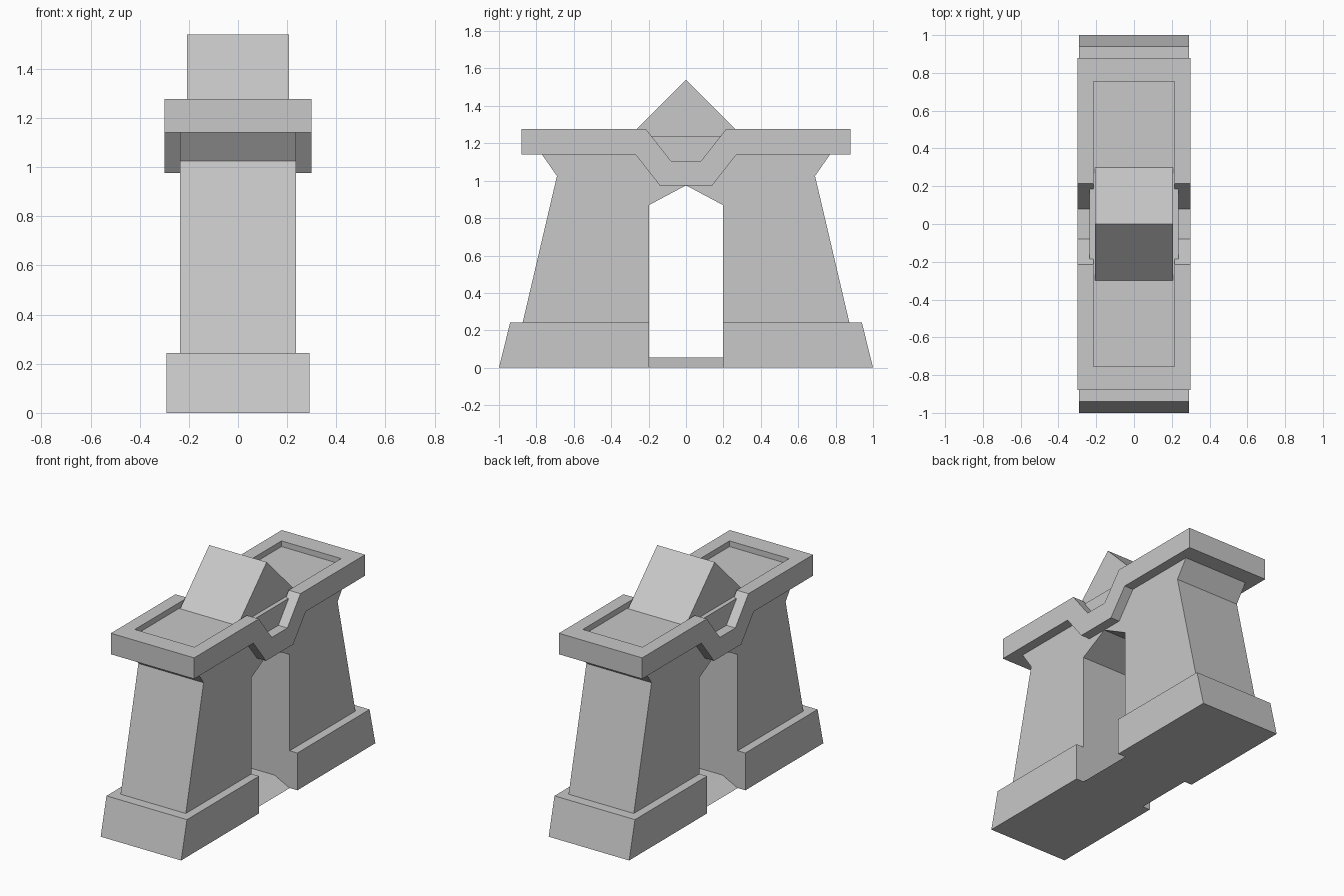
import bpy
import bmesh

default = bpy.data.objects.get("Cube")
if default:
    bpy.data.objects.remove(default, do_unlink=True)

stone = bpy.data.materials.new("grey stone")
stone.use_nodes = True
GREY = (0.58, 0.58, 0.58, 1)
stone.diffuse_color = GREY
stone.node_tree.nodes["Principled BSDF"].inputs["Base Color"].default_value = GREY


def extrude(name, profile, start, end, axis="x"):
    """Solid made by sweeping a (y, z) or (x, z) profile along x or y."""
    def place(point, depth):
        u, z = point
        return (depth, u, z) if axis == "x" else (u, depth, z)

    bm = bmesh.new()
    face = bm.faces.new([bm.verts.new(place(p, start)) for p in profile])
    swept = bmesh.ops.extrude_face_region(bm, geom=[face])["geom"]
    step = place((0, 0), end - start)
    bmesh.ops.translate(bm, vec=step, verts=[g for g in swept if isinstance(g, bmesh.types.BMVert)])
    bmesh.ops.recalc_face_normals(bm, faces=bm.faces)
    mesh = bpy.data.meshes.new(name)
    bm.to_mesh(mesh)
    bm.free()
    mesh.materials.append(stone)
    obj = bpy.data.objects.new(name, mesh)
    bpy.context.collection.objects.link(obj)
    return obj


def mirrored(half):
    """Close a profile by reflecting its points across the centre."""
    return half + [(-u, z) for u, z in reversed(half) if u != 0]


# Gate body: two tapering piers joined over a gabled doorway
body = mirrored([(0, 0.975), (0.197, 0.87), (0.197, 0.243), (0.873, 0.243),
                 (0.69, 1.025), (0.77, 1.14), (0.77, 1.24)])
extrude("gate_body", body, -0.235, 0.235)

# Plinths with sloping outer ends
for side, word in ((-1, "front"), (1, "back")):
    plinth = [(0.197, 0), (1.0, 0), (0.94, 0.243), (0.197, 0.243)]
    extrude(word + "_plinth", [(side * y, z) for y, z in plinth], -0.29, 0.29)

# Cornice: side rails that dip over the doorway, and straight end bars
rail_top = [(0.88, 1.277), (0.215, 1.277), (0.08, 1.105)]
rail_bottom = [(0.14, 0.975), (0.27, 1.14), (0.88, 1.14)]
rail = mirrored(rail_top)
rail += [(-y, z) for y, z in reversed(rail_bottom)] + rail_bottom
for side, word in ((-1, "right"), (1, "left")):
    extrude(word + "_cornice_rail", rail, side * 0.215, side * 0.3)
for side, word in ((-1, "front"), (1, "back")):
    bar = [(-0.215, 1.14), (0.215, 1.14), (0.215, 1.277), (-0.215, 1.277)]
    extrude(word + "_cornice_bar", bar, side * 0.755, side * 0.88, "y")

# Triangular roof ridge
extrude("roof_ridge", [(-0.3, 1.24), (0.3, 1.24), (0, 1.54)], -0.207, 0.207)

# Ramped threshold in the doorway
extrude("threshold", mirrored([(0.235, 0), (0.125, 0.055)]), -0.197, 0.197, "y")
